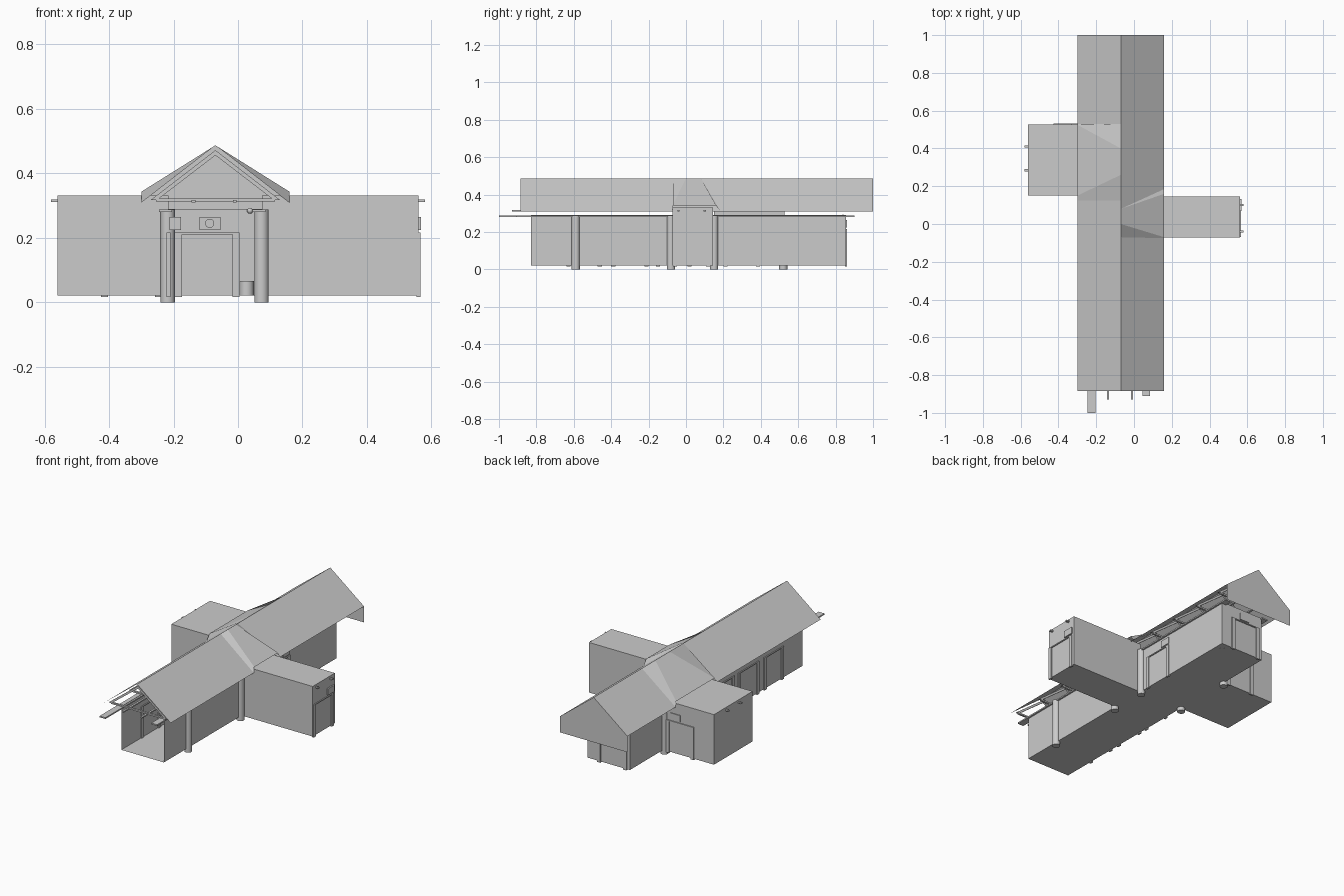
import bpy, math

if "Cube" in bpy.data.objects:
    bpy.data.objects.remove(bpy.data.objects["Cube"])

def mesh(name, verts, faces):
    me = bpy.data.meshes.new(name)
    me.from_pydata(verts, [], faces)
    ob = bpy.data.objects.new(name, me)
    bpy.context.collection.objects.link(ob)
    return ob

def box(name, x, y, z):
    v = [(a, b, c) for a in x for b in y for c in z]
    return mesh(name, v, [(0, 1, 3, 2), (4, 6, 7, 5), (0, 4, 5, 1),
                          (2, 3, 7, 6), (0, 2, 6, 4), (1, 5, 7, 3)])

def round_part(name, loc, r, depth, rot=(0, 0, 0)):
    bpy.ops.mesh.primitive_cylinder_add(vertices=24, radius=r, depth=depth, location=loc, rotation=rot)
    ob = bpy.context.object
    ob.name = name
    bpy.ops.object.shade_smooth_by_angle()

def ball(name, loc, r):
    bpy.ops.mesh.primitive_uv_sphere_add(segments=16, ring_count=8, radius=r, location=loc)
    bpy.context.object.name = name
    bpy.ops.object.shade_smooth()

def door(name, along, wall, a, b, top=0.217):
    # frame of two posts and a lintel, lying on a wall along x or y
    w, t = 0.022, 0.006
    parts = [((a, a + w), (0.016, top)), ((b - w, b), (0.016, top)), ((a, b), (top - 0.006, top))]
    for span, z in parts:
        d = (wall - t, wall + t)
        box(name, *((span, d) if along == 'x' else (d, span)), z)

XL, XR, YF, YB, Z0 = -0.215, 0.075, -0.83, 0.855, 0.022
RX, RZ, EL, ER, EZ = -0.07, 0.487, -0.30, 0.16, 0.309
LW = (0.15, 0.527)     # left wing, y range
RW = (-0.072, 0.145)   # right wing, y range

# cross-shaped floor, front edge left open
plan = [(XR, YF), (XR, RW[0]), (0.56, RW[0]), (0.56, RW[1]), (XR, RW[1]), (XR, YB),
        (XL, YB), (XL, LW[1]), (-0.56, LW[1]), (-0.56, LW[0]), (XL, LW[0]), (XL, YF)]
mesh("floor", [(x, y, Z0) for x, y in plan], [tuple(range(12))])

# walls: low on the hall, higher around the wings
for i in range(11):
    p, q = plan[i], plan[i + 1]
    top = 0.331 if abs(p[0]) > 0.5 or abs(q[0]) > 0.5 else 0.29
    mesh("wall", [(*p, Z0), (*q, Z0), (*q, top), (*p, top)], [(0, 1, 2, 3)])
for x0, x1, (y0, y1) in ((XR, 0.56, RW), (-0.56, XL, LW)):
    mesh("wing_top", [(x0, y0, .331), (x1, y0, .331), (x1, y1, .331), (x0, y1, .331)], [(0, 1, 2, 3)])

# main roof slopes and closed rear gable
Y0, Y1 = -0.885, 1.0
mesh("main_roof", [(EL, Y0, EZ), (RX, Y0, RZ), (ER, Y0, EZ), (EL, Y1, EZ), (RX, Y1, RZ), (ER, Y1, EZ)],
     [(0, 1, 4, 3), (1, 2, 5, 4)])
mesh("rear_gable", [(EL, Y1, .21), (ER, Y1, .21), (ER, Y1, EZ), (RX, Y1, RZ), (EL, Y1, EZ)],
     [(0, 1, 2, 3, 4)])

# raised roof panels over each wing: y at ridge, then y at eave
def wing_roof(xe, ridge, eave):
    v = [(RX, y, RZ) for y in ridge]
    v += [(xe, y, z) for y, z in zip(eave, (EZ, 0.343, 0.343, EZ))]
    mesh("wing_roof", v, [(0, 1, 5, 4), (1, 2, 6, 5), (2, 3, 7, 6)])
wing_roof(ER, (-0.07, 0.0, 0.08, 0.12), (-0.075, -0.07, 0.16, 0.185))
wing_roof(EL, (0.125, 0.26, 0.40, 0.53), (0.125, 0.15, 0.525, 0.53))

# trusses under the roof
for i in range(10):
    y = -0.875 + i * 0.195
    box("truss_tie", (-0.255, 0.115), (y, y + 0.012), (0.313, 0.322))
    for s in (-1, 1):
        pts = [(RX, 0.472), (RX + s * 0.2, 0.318), (RX + s * 0.18, 0.318), (RX, 0.456)]
        v = [(x, yy, z) for yy in (y, y + 0.012) for x, z in pts]
        mesh("rafter", v, [(0, 1, 2, 3), (4, 5, 6, 7)] +
             [(k, (k + 1) % 4, (k + 1) % 4 + 4, k + 4) for k in range(4)])

# long plates and purlins
box("left_plate", (-0.245, -0.205), (-1.0, 0.87), (0.28, 0.288))
box("right_plate", (0.045, 0.085), (-0.91, 0.90), (0.28, 0.288))
for x in (-0.138, -0.01):
    box("purlin", (x - 0.006, x + 0.006), (-0.93, 0.9), (0.31, 0.318))

# round columns set into the walls
for x, y in ((0.073, -0.59), (0.073, -0.08), (0.073, 0.15), (-0.218, 0.15), (-0.218, 0.52)):
    round_part("column", (x, y, 0.144), 0.022, 0.288)

# doors
for a, b in ((-0.64, -0.45), (-0.40, -0.20), (-0.16, 0.03)):
    door("left_door", 'y', XL, a, b)
door("right_door", 'y', XR, 0.20, 0.395)
door("rear_door", 'x', YB, -0.195, 0.005)
door("right_wing_door", 'y', 0.56, -0.07, 0.13)
door("left_wing_door", 'x', LW[1], -0.425, -0.235)

# wall plates above doors
box("right_wing_panel", (0.558, 0.568), (0.068, 0.132), (0.225, 0.265))
box("right_panel", (0.07, 0.08), (0.33, 0.395), (0.225, 0.265))
box("left_wing_panel", (-0.33, -0.265), (0.522, 0.532), (0.225, 0.265))
box("rear_panel", (-0.12, -0.055), (0.845, 0.86), (0.225, 0.265))
round_part("rear_vent", (-0.088, 0.842, 0.245), 0.014, 0.006, (math.pi / 2, 0, 0))
box("wall_box", (-0.212, -0.177), (0.1, 0.14), (0.225, 0.265))

# lamps and pegs
for x, ys in ((0.57, (-0.04, 0.10)), (-0.57, (0.285, 0.41))):
    for y in ys:
        box("wing_peg", (x - 0.01, x + 0.01), (y - 0.006, y + 0.006), (0.311, 0.319))
ball("lamp", (0.037, 0.84, 0.284), 0.009)
round_part("drum", (0.027, 0.80, 0.044), 0.022, 0.045)
